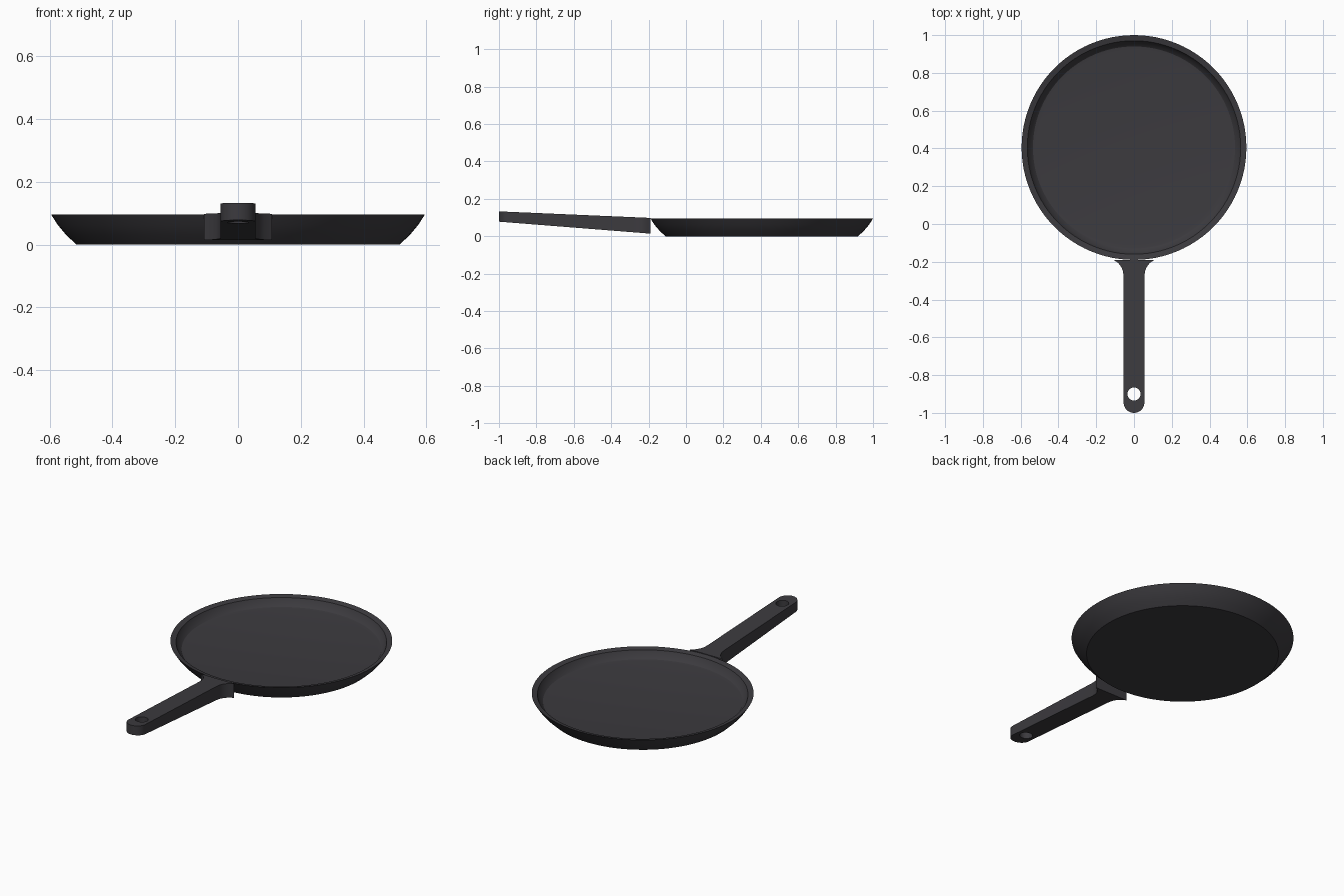
import bpy, bmesh, math

if "Cube" in bpy.data.objects:
    bpy.data.objects.remove(bpy.data.objects["Cube"])

mat = bpy.data.materials.new("dark cast iron")
mat.diffuse_color = (0.045, 0.043, 0.049, 1)
mat.use_nodes = True
mat.node_tree.nodes["Principled BSDF"].inputs["Base Color"].default_value = mat.diffuse_color


def finish(name, bm, angle):
    bmesh.ops.recalc_face_normals(bm, faces=bm.faces)
    mesh = bpy.data.meshes.new(name)
    bm.to_mesh(mesh)
    bm.free()
    ob = bpy.data.objects.new(name, mesh)
    mesh.materials.append(mat)
    bpy.context.collection.objects.link(ob)
    bpy.ops.object.select_all(action='DESELECT')
    ob.select_set(True)
    bpy.context.view_layer.objects.active = ob
    bpy.ops.object.shade_smooth_by_angle(angle=math.radians(angle))
    return ob


# Pan: revolved profile, underside centre -> rim -> cooking floor centre
profile = [(0, 0), (0.515, 0), (0.547, 0.03), (0.574, 0.062), (0.595, 0.095),
           (0.565, 0.088), (0.553, 0.062), (0.535, 0.046), (0.515, 0.043), (0, 0.043)]
bm = bmesh.new()
verts = [bm.verts.new((r, 0, z)) for r, z in profile]
edges = [bm.edges.new(p) for p in zip(verts, verts[1:])]
bmesh.ops.spin(bm, geom=verts + edges, cent=(0, 0, 0), axis=(0, 0, 1),
               angle=math.tau, steps=96)
bmesh.ops.remove_doubles(bm, verts=bm.verts, dist=1e-4)
pan = finish("pan", bm, 28)
pan.location.y = 0.405

# Handle: flared outline with a rounded end and a hanging hole
right = [(0.108, -0.19), (0.083, -0.207), (0.067, -0.228), (0.058, -0.25), (0.055, -0.28)]
tip = [(0.055 * math.cos(a), -0.945 - 0.055 * math.sin(a))
       for a in (math.pi * i / 24 for i in range(25))]
outline = right + tip + [(-x, y) for x, y in reversed(right)]
hole = [(0.035 * math.cos(a), -0.9 + 0.035 * math.sin(a))
        for a in (math.tau * i / 32 for i in range(32))]

bm = bmesh.new()
edges = []
for loop in (outline, hole):
    vs = [bm.verts.new((x, y, 0)) for x, y in loop]
    edges += [bm.edges.new((vs[i - 1], vs[i])) for i in range(len(vs))]
bmesh.ops.triangle_fill(bm, edges=edges, use_beauty=True, normal=(0, 0, 1))
lower = list(bm.verts)
ext = bmesh.ops.extrude_face_region(bm, geom=bm.faces[:], use_keep_orig=True)
upper = [g for g in ext["geom"] if isinstance(g, bmesh.types.BMVert)]

# Tilt and taper the handle along its length
for group, z0, z1 in ((lower, 0.014, 0.078), (upper, 0.098, 0.133)):
    for v in group:
        t = (-0.19 - v.co.y) / 0.81
        v.co.z = z0 + (z1 - z0) * t
finish("handle", bm, 30)
